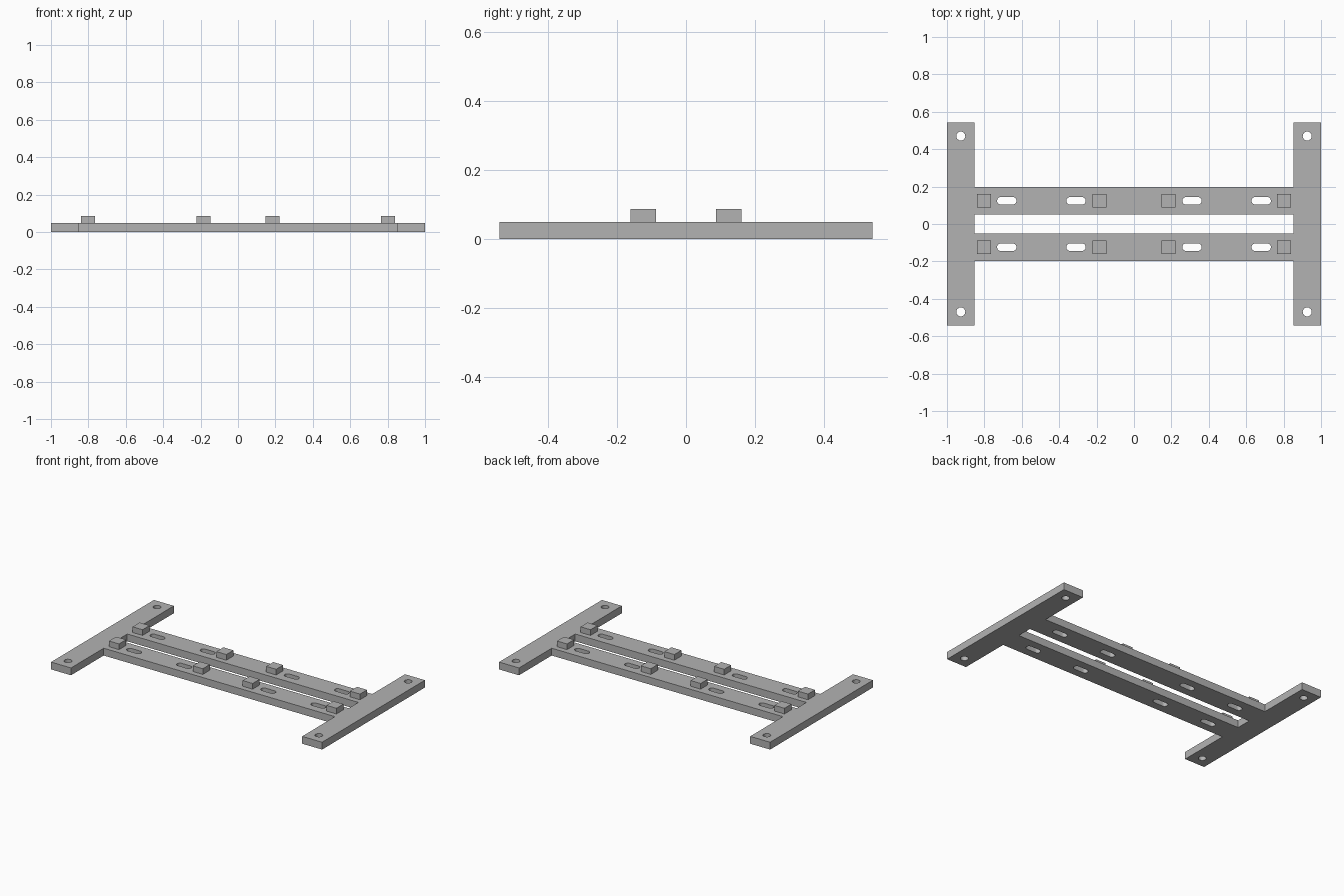
import bpy, bmesh
from math import cos, sin, pi, radians

cube = bpy.data.objects.get("Cube")
if cube:
    bpy.data.objects.remove(cube, do_unlink=True)

THICK = 0.049                      # plate thickness
HALF_Y, INNER_X = 0.542, 0.853     # end plate half length, inner edge
RAIL_IN, RAIL_OUT = 0.051, 0.197   # rail edges either side of the gap
RAIL_Y = (RAIL_IN + RAIL_OUT) / 2

grey = bpy.data.materials.new("plain grey")
grey.use_nodes = True
colour = (0.45, 0.45, 0.45, 1)
grey.diffuse_color = colour
grey.node_tree.nodes["Principled BSDF"].inputs["Base Color"].default_value = colour


def slot(cx, cy, radius, half_run=0.0, steps=12):
    """Outline of a round hole, stretched along x into a slot."""
    pts = []
    for side, start in ((1, -pi / 2), (-1, pi / 2)):
        for i in range(steps + (1 if half_run else 0)):
            a = start + pi * i / steps
            pts.append((cx + side * half_run + radius * cos(a), cy + radius * sin(a)))
    return pts


def rect(x, y0, y1):
    return [(-x, y0), (x, y0), (x, y1), (-x, y1)]


# Frame outline: two end plates joined by the rails
quarter = [(INNER_X, RAIL_OUT), (INNER_X, HALF_Y), (1, HALF_Y)]
upper = quarter[::-1] + [(-x, y) for x, y in quarter]
outlines = [upper + [(x, -y) for x, y in reversed(upper)]]

# Gap between rails, bolt holes and slots
outlines.append(rect(INNER_X, -RAIL_IN, RAIL_IN))
for sx in (-1, 1):
    for sy in (-1, 1):
        outlines.append(slot(sx * 0.926, sy * 0.47, 0.024))
        for x in (0.31, 0.68):
            outlines.append(slot(sx * x, sy * RAIL_Y, 0.02, 0.032))

curve = bpy.data.curves.new("frame_profile", 'CURVE')
curve.dimensions = '2D'
curve.fill_mode = 'BOTH'
curve.extrude = THICK / 2
for pts in outlines:
    spline = curve.splines.new('POLY')
    spline.points.add(len(pts) - 1)
    for p, (x, y) in zip(spline.points, pts):
        p.co = (x, y, 0, 1)
    spline.use_cyclic_u = True

# Turn the extruded profile into a clean solid
profile = bpy.data.objects.new("frame_profile", curve)
bpy.context.collection.objects.link(profile)
bpy.context.view_layer.update()
mesh = bpy.data.meshes.new_from_object(
    profile.evaluated_get(bpy.context.evaluated_depsgraph_get()))
bpy.data.objects.remove(profile, do_unlink=True)
bm = bmesh.new()
bm.from_mesh(mesh)
bmesh.ops.remove_doubles(bm, verts=bm.verts, dist=1e-5)
bmesh.ops.translate(bm, verts=bm.verts, vec=(0, 0, THICK / 2))
bmesh.ops.recalc_face_normals(bm, faces=bm.faces)
bm.to_mesh(mesh)
bm.free()
mesh.name = "frame"
mesh.materials.clear()
mesh.materials.append(grey)
frame = bpy.data.objects.new("frame", mesh)
bpy.context.collection.objects.link(frame)
bpy.ops.object.select_all(action='DESELECT')
frame.select_set(True)
bpy.context.view_layer.objects.active = frame
bpy.ops.object.shade_smooth_by_angle(angle=radians(30))

# Locating blocks on top of the rails
BLOCK, TOP = 0.074, 0.087
for end, sx in (("right", -1), ("left", 1)):
    for face, sy in (("front", -1), ("back", 1)):
        for place, x in (("inner", 0.184), ("outer", 0.802)):
            bpy.ops.mesh.primitive_cube_add(
                size=1, location=(sx * x, sy * RAIL_Y, (THICK + TOP) / 2))
            block = bpy.context.object
            block.name = f"{face}_{end}_{place}_block"
            block.scale = (BLOCK, BLOCK, TOP - THICK)
            block.data.materials.append(grey)
